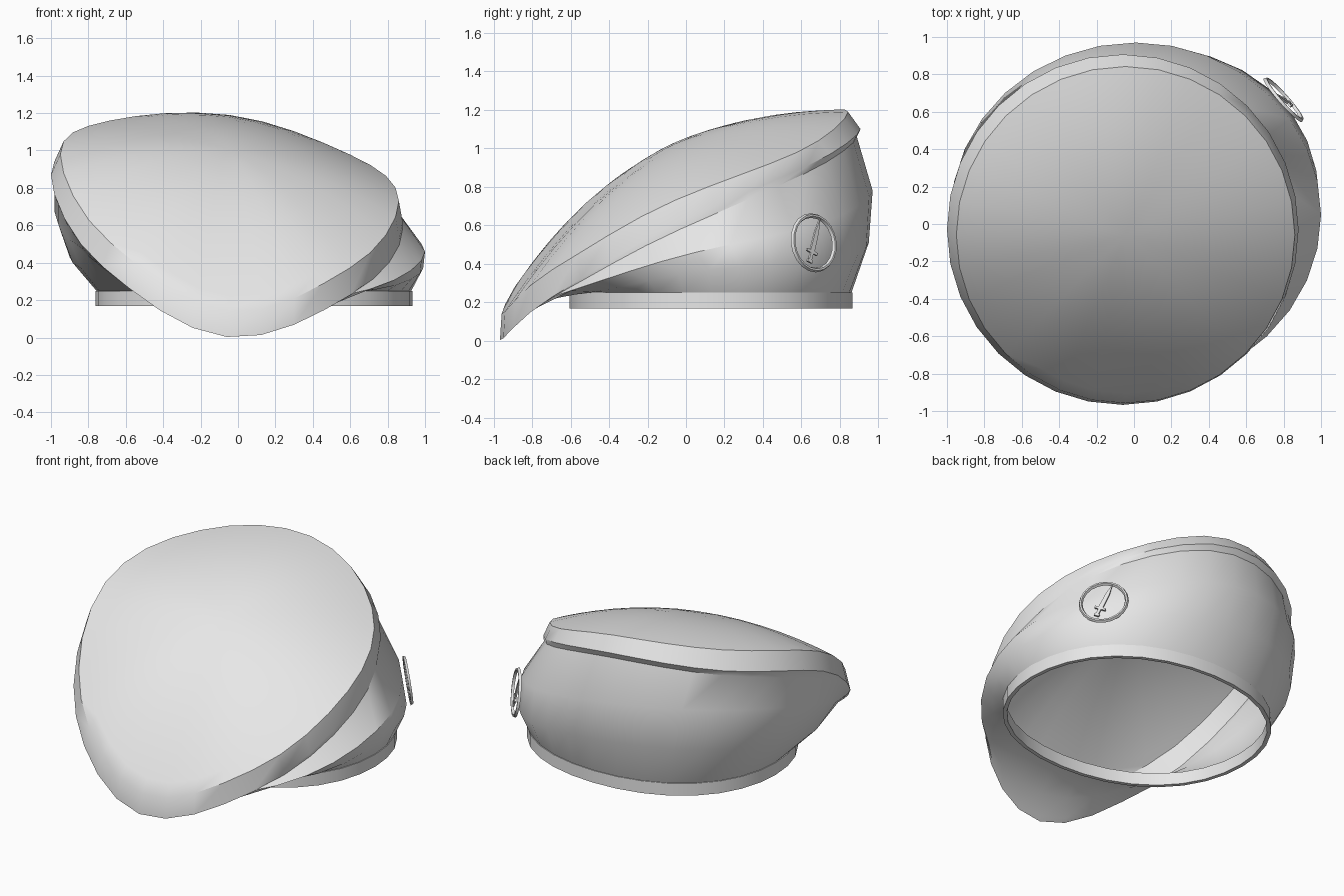
import bpy, bmesh, math
from mathutils import Matrix, Vector

cube = bpy.data.objects.get("Cube")
if cube:
    bpy.data.objects.remove(cube, do_unlink=True)

SEGMENTS = 32

felt = bpy.data.materials.new("light grey felt")
felt.use_nodes = True
grey = (0.8, 0.8, 0.8, 1)
felt.diffuse_color = grey
felt.node_tree.nodes["Principled BSDF"].inputs["Base Color"].default_value = grey


def finish(name, bm, angle=30, matrix=None):
    """Turn a bmesh into a shaded, named object."""
    bmesh.ops.recalc_face_normals(bm, faces=bm.faces)
    if matrix:
        bm.transform(matrix)
    mesh = bpy.data.meshes.new(name)
    bm.to_mesh(mesh)
    bm.free()
    mesh.materials.append(felt)
    obj = bpy.data.objects.new(name, mesh)
    bpy.context.collection.objects.link(obj)
    bpy.ops.object.select_all(action="DESELECT")
    obj.select_set(True)
    bpy.context.view_layer.objects.active = obj
    bpy.ops.object.shade_smooth_by_angle(angle=math.radians(angle))


def periodic(values, t):
    """Smooth closed curve through evenly spaced heights, t in 0..1."""
    n = len(values)
    i = int(t * n)
    f = t * n - i
    a, b, c, d = (values[(i + k) % n] for k in (-1, 0, 1, 2))
    return b + f * (c - a) / 2 + f * f * (a - 2.5 * b + 2 * c - d / 2) + f ** 3 * (1.5 * (b - c) + (d - a) / 2)


def loop(cx, cy, rx, ry, heights, square=0):
    """Elliptical loop, fuller on the diagonals by square; heights run from +x counter-clockwise."""
    points = []
    for i in range(SEGMENTS):
        a = math.tau * i / SEGMENTS
        z = periodic(heights, i / SEGMENTS)
        k = 1 + square * math.sin(2 * a) ** 2
        points.append(Vector((cx + k * rx * math.cos(a), cy + k * ry * math.sin(a), z)))
    return points


def bridge(bm, loops, closed=False):
    """Skin consecutive loops with quads and return their vertices."""
    rings = [[bm.verts.new(p) for p in pts] for pts in loops]
    pairs = list(zip(rings, rings[1:])) + ([(rings[-1], rings[0])] if closed else [])
    for lower, upper in pairs:
        for i in range(len(lower)):
            j = (i + 1) % len(lower)
            bm.faces.new((lower[i], lower[j], upper[j], upper[i]))
    return rings


# Crown: wall, tucked fold, slanted rim strip and domed top in one sheet
wall_base = loop(.085, .13, .842, .73, [.25], .025)
wall_low = loop(.045, .125, .945, .825, [.37, .4, .51, .53, .43, .31, .235, .255], .02)
wall_bulge = loop(.01, .05, .99, .92, [.46, .61, .78, .8, .67, .37, .13, .26])
rim_tuck = loop(-.05, -.03, .93, .918, [.58, .87, 1.06, 1.01, .81, .36, .03, .235])
rim_outer = loop(-.06, -.03, .94, .937, [.62, .91, 1.1, 1.05, .87, .38, .003, .23])
rim_inner = loop(-.045, -.058, .905, .9, [.73, .98, 1.19, 1.16, .98, .51, .14, .37])

# The dome follows the rim's tilt linearly and its warp quadratically
center = sum(rim_inner, Vector()) / SEGMENTS
DOME = .25
slope_x, slope_y = (sum((p.z - center.z) * (p - center)[k] for p in rim_inner)
                    / sum((p - center)[k] ** 2 for p in rim_inner) for k in (0, 1))
dome = []
for s in (.94, .86, .75, .62, .48, .32, .16):
    ring = []
    for p in rim_inner:
        d = p - center
        tilt = slope_x * d.x + slope_y * d.y
        bump = DOME * (1 - s * s) * (1 - .3 * s * d.y)
        z = center.z + s * tilt + s * s * (d.z - tilt) + bump
        ring.append(Vector((center.x + s * d.x, center.y + s * d.y, z)))
    dome.append(ring)

bm = bmesh.new()
rings = bridge(bm, [wall_base, wall_low, wall_bulge, rim_tuck, rim_outer, rim_inner] + dome)
peak = bm.verts.new(center + Vector((0, 0, DOME)))
last = rings[-1]
for i in range(SEGMENTS):
    bm.faces.new((last[i], last[(i + 1) % SEGMENTS], peak))
finish("crown", bm, 38)

# Headband: closed rectangular section swept round the opening
bm = bmesh.new()
bridge(bm, [loop(.085, .13, .847 - inset, .735 - inset, [z], .025)
            for inset, z in ((0, .168), (0, .25), (.025, .25), (.025, .168))], closed=True)
finish("headband", bm)

# Badge frame: x runs along the crown, y is up, z points outward
normal = Vector((.75, .66, .13)).normalized()
side = Vector((0, 0, 1)).cross(normal).normalized()
up = normal.cross(side)
place = Matrix.Translation((.8, .665, .51)) @ Matrix((side, up, normal)).transposed().to_4x4()

# Badge ring
bm = bmesh.new()
profile = ((.155, -.006), (.148, .01), (.138, .01), (.131, -.006))
bridge(bm, [[Vector((r * math.cos(math.tau * i / 20), r * math.sin(math.tau * i / 20), z))
             for i in range(20)] for r, z in profile], closed=True)
finish("badge_ring", bm, matrix=place)


# Dagger: flat outlines given a little thickness, leaning inside the ring
def plate(name, outline):
    bm = bmesh.new()
    rings = bridge(bm, [[Vector((x, y, z)) for x, y in outline] for z in (-.006, .006)])
    for ring in rings:
        bm.faces.new(ring)
    finish(name, bm, matrix=place @ Matrix.Rotation(math.radians(-23), 4, "Z"))


def box(w, low, high):
    return [(-w, low), (w, low), (w, high), (-w, high)]


plate("dagger_blade", [(-.014, -.045), (.014, -.045), (.012, .06), (0, .138), (-.012, .06)])
plate("dagger_guard", box(.036, -.06, -.045))
plate("dagger_grip", box(.009, -.095, -.06))
plate("dagger_pommel", box(.016, -.112, -.095))
